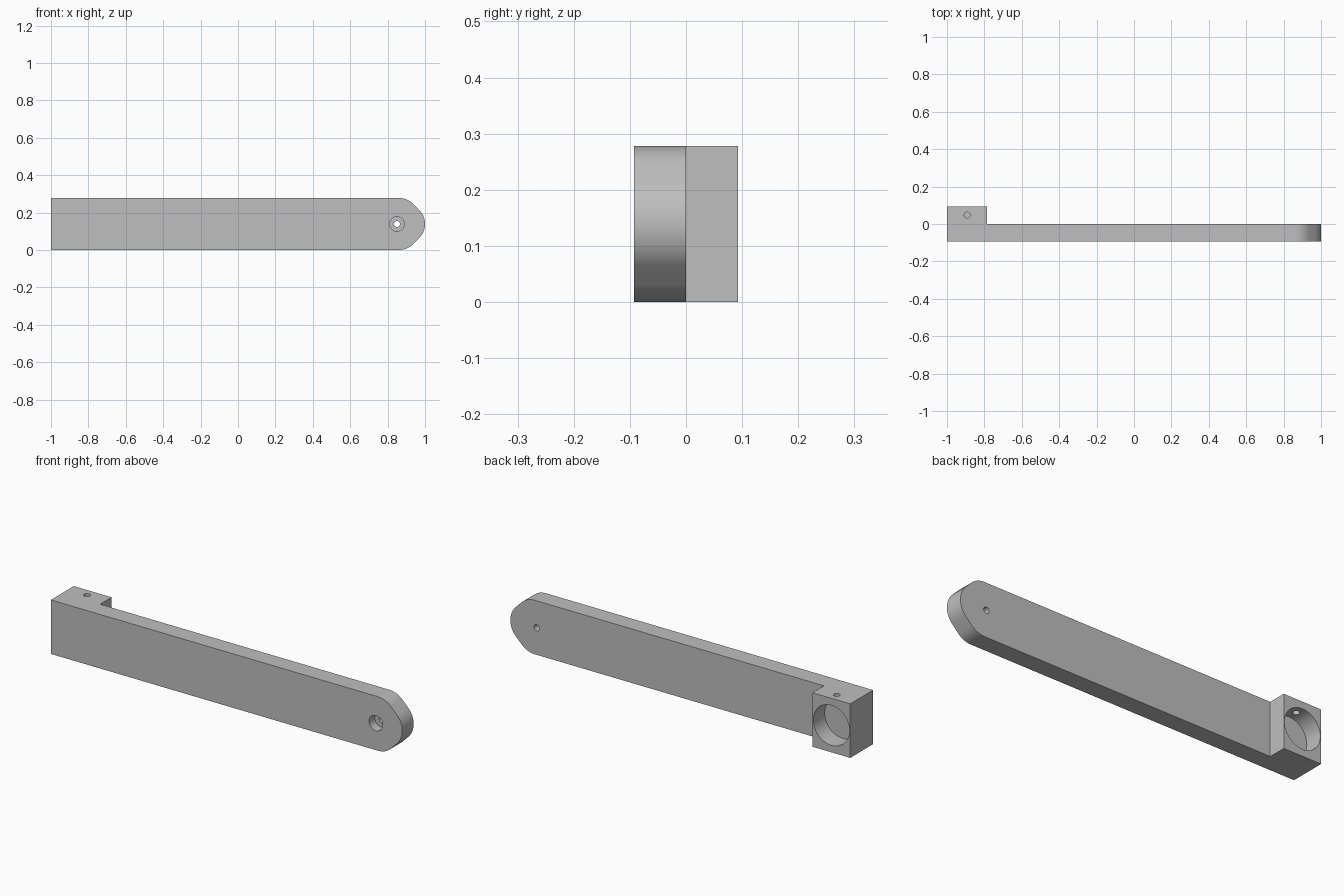
import bpy, bmesh, math
from mathutils import Vector

if "Cube" in bpy.data.objects:
    bpy.data.objects.remove(bpy.data.objects["Cube"])

H, T = 0.278, 0.093          # arm height, plate thickness
MID = H / 2
BLOCK_X = -0.8925            # centre of the end block

grey = bpy.data.materials.new("plain grey")
grey.diffuse_color = (0.52, 0.52, 0.52, 1)
grey.use_nodes = True
grey.node_tree.nodes["Principled BSDF"].inputs["Base Color"].default_value = grey.diffuse_color


def fillet(prev, corner, nxt, tangent, steps=14):
    """Points of a round arc replacing one corner of an outline."""
    p, c, n = Vector(prev), Vector(corner), Vector(nxt)
    d1, d2 = (p - c).normalized(), (n - c).normalized()
    half = d1.angle(d2) / 2
    radius = tangent * math.tan(half)
    centre = c + (d1 + d2).normalized() * (tangent / math.cos(half))
    a, b = c + d1 * tangent - centre, c + d2 * tangent - centre
    sweep = math.pi - 2 * half
    return [centre + (a * math.sin((1 - i / steps) * sweep)
                      + b * math.sin(i / steps * sweep)) / math.sin(sweep)
            for i in range(steps + 1)]


def prism(name, outline, y0, y1):
    """Extrude an x-z outline along y."""
    bm = bmesh.new()
    face = bm.faces.new([bm.verts.new((p[0], y0, p[1])) for p in outline])
    ext = bmesh.ops.extrude_face_region(bm, geom=[face])
    verts = [v for v in ext["geom"] if isinstance(v, bmesh.types.BMVert)]
    bmesh.ops.translate(bm, verts=verts, vec=(0, y1 - y0, 0))
    bmesh.ops.recalc_face_normals(bm, faces=bm.faces)
    mesh = bpy.data.meshes.new(name)
    bm.to_mesh(mesh)
    bm.free()
    mesh.materials.append(grey)
    obj = bpy.data.objects.new(name, mesh)
    bpy.context.collection.objects.link(obj)
    return obj


def circle(x, z, r, n=64):
    return [(x + r * math.cos(2 * math.pi * i / n),
             z + r * math.sin(2 * math.pi * i / n)) for i in range(n)]


def combine(target, tool, operation):
    """Apply a boolean and discard the tool."""
    bpy.context.view_layer.objects.active = target
    mod = target.modifiers.new("cut", 'BOOLEAN')
    mod.operation, mod.solver, mod.object = operation, 'EXACT', tool
    bpy.ops.object.modifier_apply(modifier=mod.name)
    bpy.data.objects.remove(tool)


# Arm plate with a rounded, chamfered tip
corners = [(-1, 0), (0.905, 0), (1, 0.095), (1, H - 0.095), (0.905, H), (-1, H)]
outline = [corners[0]]
for i in range(1, 5):
    outline += fillet(corners[i - 1], corners[i], corners[i + 1], 0.0435)
outline.append(corners[5])
# merge the coincident points at the middle of the tip
clean = []
for p in outline:
    if not clean or (Vector(p) - Vector(clean[-1])).length > 0.002:
        clean.append(p)
arm = prism("arm", clean, -T, 0)

# End block on the back of the arm
block = prism("block", [(-1, 0), (-0.785, 0), (-0.785, H), (-1, H)], 0, T)
combine(arm, block, 'UNION')

# Blind bore in the block
combine(arm, prism("bore", circle(BLOCK_X, MID, 0.103), 0, 0.2), 'DIFFERENCE')

# Set screw hole from the top of the block into the bore
screw = prism("screw_hole", circle(0, 0, 0.016, 32), 0, 0.2)
screw.rotation_euler.x = math.pi / 2
screw.location = (BLOCK_X, 0.048, MID + 0.03)
bpy.context.view_layer.update()
combine(arm, screw, 'DIFFERENCE')

# Pivot hole and its counterbore near the tip
combine(arm, prism("pivot", circle(0.85, MID, 0.016, 32), -0.2, 0.1), 'DIFFERENCE')
combine(arm, prism("counterbore", circle(0.85, MID, 0.039, 48), -0.2, -T / 2), 'DIFFERENCE')

# Smooth curved walls, sharp edges
bpy.ops.object.select_all(action='DESELECT')
arm.select_set(True)
bpy.context.view_layer.objects.active = arm
bpy.ops.object.shade_smooth_by_angle(angle=math.radians(30))
